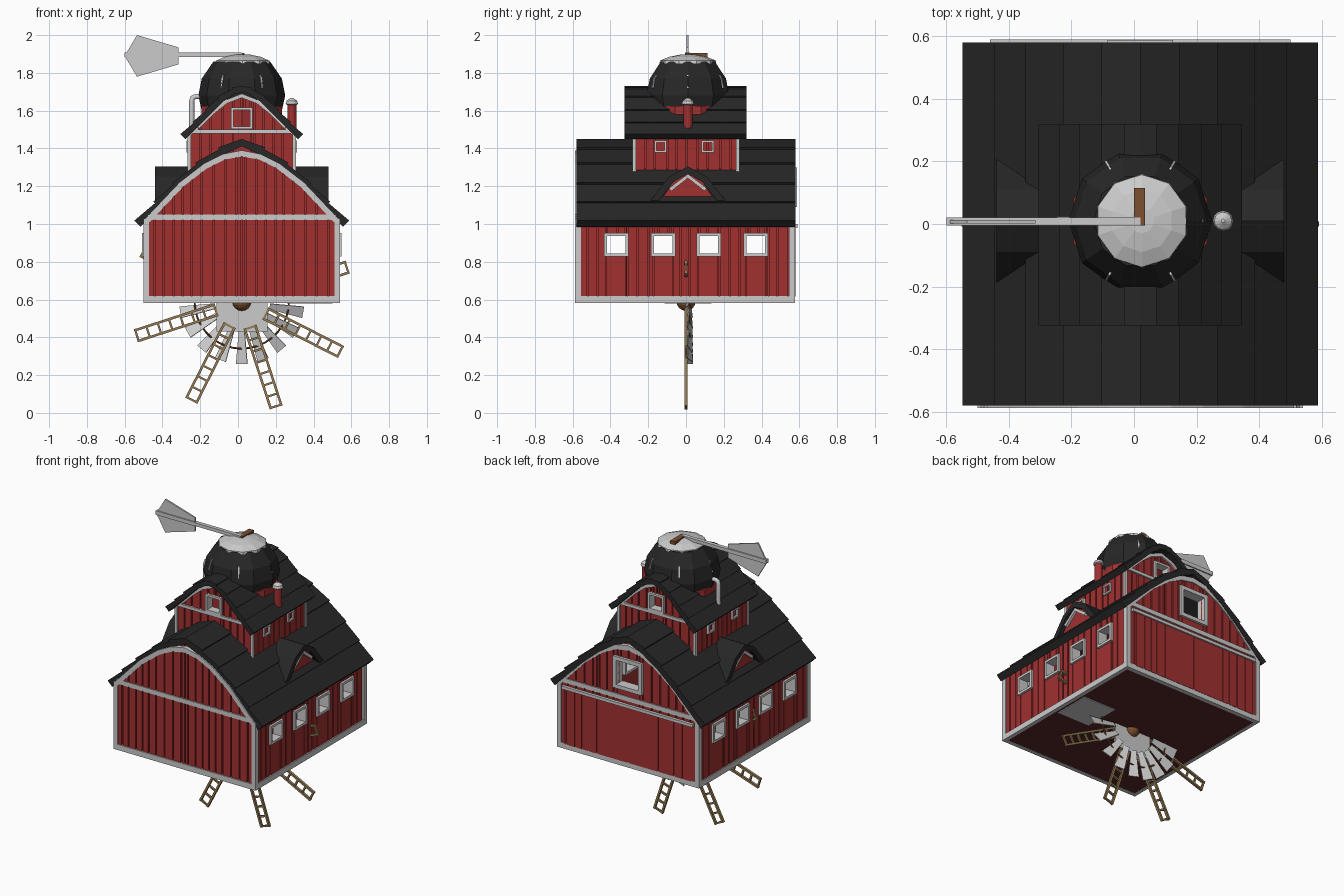
import bpy, bmesh, random
from math import sin, cos, pi, radians
from mathutils import Vector, Matrix

if "Cube" in bpy.data.objects:
    bpy.data.objects.remove(bpy.data.objects["Cube"])

random.seed(4)
CX = 0.02  # centre line of the building


def material(name, r, g, b):
    m = bpy.data.materials.new(name)
    m.diffuse_color = (r, g, b, 1)
    m.use_nodes = True
    m.node_tree.nodes["Principled BSDF"].inputs["Base Color"].default_value = m.diffuse_color
    return m


RED = material("barn_red", 0.36, 0.03, 0.03)
DARK = material("roof_black", 0.02, 0.02, 0.02)
WOOD = material("tan_wood", 0.30, 0.20, 0.09)
BROWN = material("brown", 0.20, 0.08, 0.03)
FLOOR = material("floor_red", 0.10, 0.02, 0.02)


class Part:
    """Collects prisms and lathed shapes into one named object."""
    def __init__(self, name, mat=None):
        self.name, self.mat, self.bm = name, mat, bmesh.new()

    def prism(self, pts, axis, a, b, M=Matrix()):
        # outline (u, z) extruded from a to b along the axis
        put = (lambda u, z, d: (u, d, z)) if axis == 'y' else (lambda u, z, d: (d, u, z))
        lo, hi = [[self.bm.verts.new(M @ Vector(put(u, z, d))) for u, z in pts] for d in (a, b)]
        self.bm.faces.new(lo)
        self.bm.faces.new(hi[::-1])
        n = len(pts)
        for i in range(n):
            self.bm.faces.new((lo[i], hi[i], hi[(i + 1) % n], lo[(i + 1) % n]))

    def rect(self, u0, u1, z0, z1, axis, a, b, M=Matrix()):
        self.prism([(u0, z0), (u1, z0), (u1, z1), (u0, z1)], axis, a, b, M)

    def frame(self, u, z, w, h, t, axis, a, b):
        for s in (-1, 1):
            self.rect(u + s * w / 2, u + s * (w / 2 - t), z - h / 2, z + h / 2, axis, a, b)
            self.rect(u - w / 2 + t, u + w / 2 - t, z + s * h / 2, z + s * (h / 2 - t), axis, a, b)

    def strip(self, prof, t, axis, a, b, centre, lap=0.0):
        # mirrored row of boards following a half profile
        for s in (-1, 1):
            for p, q in zip(prof, prof[1:]):
                p, q = Vector(p), Vector(q)
                n = Vector((p.y - q.y, q.x - p.x)).normalized()
                quad = [p, q + n * lap, q - n * t, p - n * t]
                if p.x == 0:
                    quad[3] = Vector((0, p.y - t * 1.1))
                self.prism([(centre + s * c.x, c.y) for c in quad], axis, a, b)

    def lathe(self, prof, n, x, y, turn=0.0):
        rings = [[self.bm.verts.new((x + r * cos(2 * pi * i / n + turn), y + r * sin(2 * pi * i / n + turn), z))
                  for i in range(n)] for r, z in prof]
        for p, q in zip(rings, rings[1:]):
            for i in range(n):
                self.bm.faces.new((p[i], p[(i + 1) % n], q[(i + 1) % n], q[i]))
        self.bm.faces.new(rings[0][::-1])
        self.bm.faces.new(rings[-1])

    def done(self):
        bmesh.ops.recalc_face_normals(self.bm, faces=self.bm.faces)
        me = bpy.data.meshes.new(self.name)
        self.bm.to_mesh(me)
        self.bm.free()
        if self.mat:
            me.materials.append(self.mat)
        ob = bpy.data.objects.new(self.name, me)
        bpy.context.collection.objects.link(ob)
        return ob


def height(prof, x):
    x = abs(x - CX)
    for (x0, z0), (x1, z1) in zip(prof, prof[1:]):
        if x <= x1 + 1e-6:
            return z0 + (z1 - z0) * (x - x0) / (x1 - x0)
    return prof[-1][1]


def plank_wall(part, u0, u1, z0, top, axis, inner, outer, holes=()):
    # vertical boards with grooves over a backing sheet, leaving holes (u0, u1, z0, z1)
    cuts = [u0, u1, CX] if axis == 'y' else [u0, u1]
    while u0 < u1 - 0.07:
        u0 += random.uniform(0.045, 0.065)
        cuts.append(u0)
    cuts = sorted(cuts + [e for h in holes for e in h[:2]])
    mid = inner + (outer - inner) * 0.5
    for a, b in zip(cuts, cuts[1:]):
        if b - a < 1e-4:
            continue
        start = z0
        for h in sorted(holes, key=lambda h: h[2]):
            if h[0] - 1e-5 <= a and b <= h[1] + 1e-5:
                if h[2] > start:
                    part.rect(a, b, start, h[2], axis, inner, outer)
                start = h[3]
        g = min(0.004, (b - a) * 0.2)
        part.prism([(a, start), (b, start), (b, top(b)), (a, top(a))], axis, inner, mid)
        part.prism([(a + g, start), (b - g, start), (b - g, top(b - g)), (a + g, top(a + g))], axis, mid, outer)


# ---- main barn walls, hollow, with window and door openings
ARCH = [(0, 1.39), (0.1, 1.37), (0.2, 1.32), (0.33, 1.22), (0.42, 1.125), (0.51, 1.03)]
WIN_Y = (-0.37, -0.12, 0.12, 0.37)
walls = Part("barn_walls", RED)
arch_top = lambda x: height(ARCH, x) - 0.012
plank_wall(walls, -0.49, 0.53, 0.59, arch_top, 'y', -0.562, -0.582)
plank_wall(walls, -0.49, 0.53, 0.59, arch_top, 'y', 0.552, 0.572,
           [(-0.21, 0.25, 0.61, 0.98), (CX - 0.08, CX + 0.08, 1.11, 1.28)])
for s in (-1, 1):
    plank_wall(walls, -0.57, 0.56, 0.59, lambda u: 1.02, 'x', CX + s * 0.493, CX + s * 0.513,
               [(y - 0.05, y + 0.05, 0.84, 0.94) for y in WIN_Y])
walls.done()

floor = Part("barn_floor", FLOOR)
floor.rect(-0.49, 0.53, 0.585, 0.6, 'y', -0.575, 0.565)
floor.done()

# ---- pale trim, corner posts and window frames
trim = Part("barn_trim")
for a, b in ((-0.56, -0.588), (0.55, 0.578)):
    trim.strip(ARCH, 0.03, 'y', a, b, CX)
    trim.rect(-0.5, 0.54, 0.583, 0.62, 'y', a, b)
    trim.rect(-0.48, 0.52, 1.02, 1.05, 'y', a, b)
    for s in (-1, 1):
        trim.rect(CX + s * 0.52, CX + s * 0.49, 0.585, 1.03, 'y', a, b)
for s in (-1, 1):
    a, b = CX + s * 0.495, CX + s * 0.52
    trim.rect(-0.585, 0.575, 0.583, 0.62, 'x', a, b)
    trim.rect(-0.585, -0.555, 0.6, 1.02, 'x', a, b)
    trim.rect(0.545, 0.575, 0.6, 1.02, 'x', a, b)
    for y in WIN_Y:
        trim.frame(y, 0.89, 0.13, 0.125, 0.016, 'x', CX + s * 0.46, CX + s * 0.527)
trim.frame(CX, 1.195, 0.21, 0.21, 0.025, 'y', 0.52, 0.588)
trim.done()

# ---- sliding doors pushed open, on their rail
doors = Part("sliding_doors", RED)
for s in (-1, 1):
    plank_wall(doors, CX + s * 0.345 - 0.12, CX + s * 0.345 + 0.12, 0.615, lambda u: 0.985, 'y', 0.57, 0.58)
doors.done()
rail = Part("door_rail")
rail.rect(-0.46, 0.5, 0.98, 1.0, 'y', 0.57, 0.59)
rail.done()

# ---- lapped main roof
roof = Part("main_roof", DARK)
roof.strip([(0, 1.45), (0.12, 1.395), (0.24, 1.315), (0.36, 1.21), (0.46, 1.11), (0.56, 1.01)],
           0.035, 'y', -0.58, 0.58, CX, lap=0.012)
roof.done()

# ---- side dormers
dormer_roof, dormer_wall, dormer_trim = Part("dormer_roofs", DARK), Part("dormer_walls", RED), Part("dormer_trim")
for s in (-1, 1):
    dormer_roof.strip([(0, 1.305), (0.1, 1.25), (0.21, 1.11)], 0.035, 'x', CX + s * 0.2, CX + s * 0.46, 0.01)
    dormer_wall.prism([(-0.15, 1.1), (0.17, 1.1), (0.09, 1.22), (0.01, 1.275), (-0.07, 1.22)], 'x',
                      CX + s * 0.25, CX + s * 0.435)
    dormer_trim.strip([(0, 1.265), (0.1, 1.19)], 0.02, 'x', CX + s * 0.42, CX + s * 0.452, 0.01)
for p in (dormer_roof, dormer_wall, dormer_trim):
    p.done()

# ---- upper loft
LOFT = [(0, 1.69), (0.09, 1.655), (0.17, 1.59), (0.24, 1.52), (0.29, 1.48)]
loft, loft_trim = Part("loft_walls", RED), Part("loft_trim")
loft_top = lambda x: height(LOFT, x) - 0.01
for s in (-1, 1):
    plank_wall(loft, -0.26, 0.3, 1.22, loft_top, 'y', s * 0.255, s * 0.275,
               [(CX - 0.045, CX + 0.045, 1.515, 1.605)])
    plank_wall(loft, -0.27, 0.265, 1.22, lambda u: 1.47, 'x', CX + s * 0.26, CX + s * 0.28)
    loft_trim.strip(LOFT, 0.02, 'y', s * 0.25, s * 0.285, CX)
    loft_trim.rect(-0.26, 0.3, 1.48, 1.5, 'y', s * 0.25, s * 0.285)
    loft_trim.frame(CX, 1.56, 0.115, 0.115, 0.014, 'y', s * 0.235, s * 0.29)
    for t in (-1, 1):
        loft_trim.rect(CX + t * 0.288, CX + t * 0.268, 1.25, 1.48, 'y', s * 0.265, s * 0.283)
    for y in (-0.135, 0.115):
        loft_trim.frame(y, 1.41, 0.065, 0.065, 0.011, 'x', CX + s * 0.265, CX + s * 0.292)
loft.done()
loft_trim.done()
loft_roof = Part("loft_roof", DARK)
loft_roof.strip([(0, 1.73), (0.05, 1.715), (0.12, 1.67), (0.19, 1.6), (0.255, 1.535), (0.32, 1.47)],
                0.03, 'y', -0.325, 0.32, CX, lap=0.008)
loft_roof.done()

# ---- domed tank on top
base = Part("tank_wall", RED)
base.lathe([(0.225, 1.45), (0.225, 1.625)], 10, 0.02, 0.01, pi / 10)
base.done()
dome = Part("tank_dome", DARK)
dome.lathe([(0.212, 1.6), (0.23, 1.68), (0.212, 1.77), (0.15, 1.86)], 10, 0.02, 0.01)
dome.done()
cap = Part("tank_cap")
cap.lathe([(0.15, 1.85), (0.148, 1.865), (0.1, 1.885), (0.04, 1.897)], 10, 0.025, 0.01, pi / 10)
for k in range(6):
    M = Matrix.Translation((0.02, 0.01, 0)) @ Matrix.Rotation(k * pi / 3, 4, 'Z')
    cap.prism([(0.2, 1.72), (0.222, 1.72), (0.2, 1.79), (0.185, 1.79)], 'y', -0.004, 0.004, M)
cap.done()

# ---- weather vane
vane = Part("weather_vane")
vane.rect(-0.34, 0.02, 1.885, 1.907, 'y', -0.005, 0.02)
vane.prism([(-0.6, 1.89), (-0.535, 2.0), (-0.315, 1.935), (-0.315, 1.845), (-0.535, 1.78)], 'y', 0.002, 0.012)
vane.rect(-0.6, -0.32, 1.883, 1.909, 'y', -0.005, 0.02)
vane.done()
block = Part("vane_block", BROWN)
block.rect(0.0, 0.035, 1.885, 1.905, 'y', -0.005, 0.115)
block.done()

# ---- chimney and bent vent pipe
chimney = Part("chimney", RED)
chimney.lathe([(0.024, 1.47), (0.024, 1.63)], 12, 0.285, 0.01)
chimney.done()
hood = Part("chimney_hood")
hood.lathe([(0.024, 1.63), (0.033, 1.635), (0.028, 1.652), (0.006, 1.668)], 12, 0.285, 0.01)
hood.done()
curve = bpy.data.curves.new("vent_pipe", 'CURVE')
curve.dimensions, curve.bevel_depth, curve.bevel_resolution, curve.use_fill_caps = '3D', 0.014, 2, True
path = [(-0.18, 1.675), (-0.225, 1.675), (-0.24, 1.668), (-0.245, 1.65), (-0.245, 1.5)]
sp = curve.splines.new('POLY')
sp.points.add(len(path) - 1)
for pt, (x, z) in zip(sp.points, path):
    pt.co = (x, 0.01, z, 1)
bpy.context.collection.objects.link(bpy.data.objects.new("vent_pipe", curve))

# ---- windmill wheel under and through the barn
sails, fan = Part("ladder_sails", WOOD), Part("fan_blades")
hub_at = Matrix.Translation((CX, 0, 0.59))
for k in range(8):
    M = hub_at @ Matrix.Rotation(-radians(18 + 45 * k), 4, 'Y')
    for s in (-1, 1):
        sails.rect(0.14, 0.59, s * 0.036, s * 0.023, 'y', -0.008, 0.008, M)
    for i in range(8):
        r = 0.14 + i * 0.0626
        sails.rect(r, r + 0.011, -0.025, 0.025, 'y', -0.006, 0.006, M)
for k in range(18):
    M = hub_at @ Matrix.Translation((0, 0.02, 0)) @ Matrix.Rotation(-radians(10 + 20 * k), 4, 'Y') \
        @ Matrix.Rotation(radians(25), 4, 'X')
    fan.prism([(0.15, -0.016), (0.33, -0.033), (0.33, 0.033), (0.15, 0.016)], 'y', -0.003, 0.003, M)
sails.done()
fan.done()
bpy.ops.mesh.primitive_torus_add(major_radius=0.25, minor_radius=0.005, major_segments=36, minor_segments=6,
                                 location=(CX, 0.02, 0.59), rotation=(pi / 2, 0, 0))
ring = bpy.context.object
ring.name = "fan_ring"
ring.data.materials.append(BROWN)
bpy.ops.mesh.primitive_uv_sphere_add(segments=12, ring_count=8, radius=0.05, location=(CX, 0.0, 0.59))
hub = bpy.context.object
hub.name = "wheel_hub"
hub.data.materials.append(BROWN)
plate = Part("hub_plate")
plate.rect(-0.115, 0.155, 0.43, 0.72, 'y', 0.0, 0.012)
plate.done()
hatch = Part("floor_hatch")
hatch.rect(0.26, 0.5, 0.58, 0.588, 'y', -0.115, 0.135)
hatch.done()
